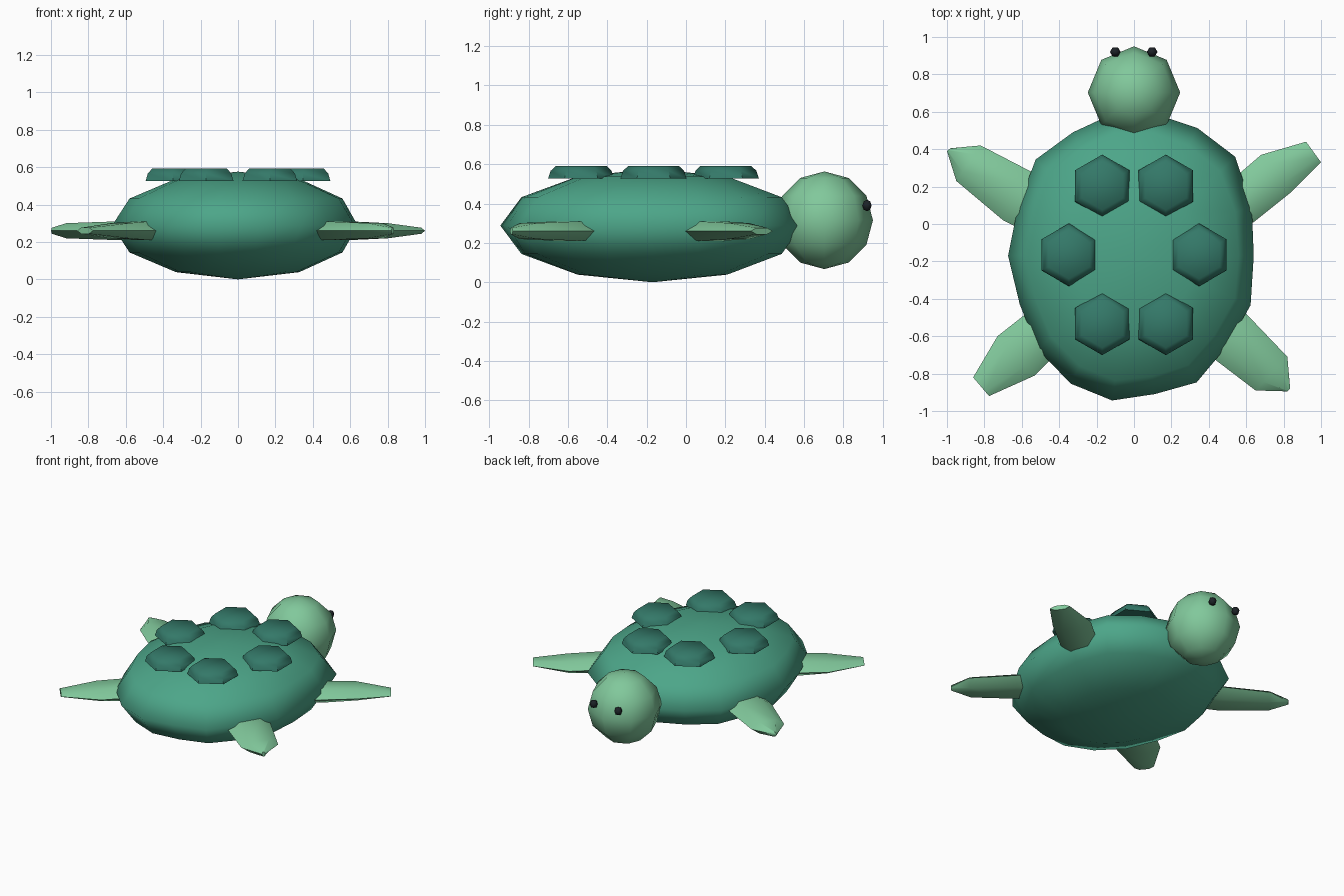
import bpy, bmesh
from math import sin, cos, pi, radians

cube = bpy.data.objects.get("Cube")
if cube:
    bpy.data.objects.remove(cube, do_unlink=True)


def material(name, rgb):
    m = bpy.data.materials.new(name)
    m.use_nodes = True
    m.diffuse_color = (*rgb, 1)
    m.node_tree.nodes["Principled BSDF"].inputs["Base Color"].default_value = (*rgb, 1)
    return m


SHELL = material("shell green", (0.073, 0.38, 0.25))
SCUTE = material("dark scute green", (0.034, 0.19, 0.14))
SKIN = material("pale skin green", (0.22, 0.58, 0.33))
EYE = material("eye black", (0.012, 0.016, 0.02))


def loft(name, rings, mat, angle=180):
    """Join equal-sized rings of points into a closed, smooth-shaded body."""
    bm = bmesh.new()
    loops = [[bm.verts.new(p) for p in ring] for ring in rings]
    n = len(loops[0])
    for low, high in zip(loops, loops[1:]):
        for i in range(n):
            j = (i + 1) % n
            bm.faces.new((low[i], low[j], high[j], high[i]))
    bm.faces.new(loops[0][::-1])
    bm.faces.new(loops[-1])
    bmesh.ops.remove_doubles(bm, verts=bm.verts, dist=0.0005)
    bmesh.ops.recalc_face_normals(bm, faces=bm.faces)
    mesh = bpy.data.meshes.new(name)
    bm.to_mesh(mesh)
    bm.free()
    mesh.materials.append(mat)
    obj = bpy.data.objects.new(name, mesh)
    bpy.context.collection.objects.link(obj)
    bpy.ops.object.select_all(action="DESELECT")
    obj.select_set(True)
    bpy.context.view_layer.objects.active = obj
    bpy.ops.object.shade_smooth_by_angle(angle=radians(angle))
    return obj


def ellipsoid(name, centre, size, mat, segments, bands=6, wobble=None):
    """Banded ellipsoid; wobble scales the radius of each segment near the rim."""
    wobble = wobble or [1] * segments
    rings = []
    for b in range(bands + 1):
        t = pi * b / bands
        ring = []
        for s in range(segments):
            a = 2 * pi * s / segments
            r = sin(t) * (1 + (wobble[s] - 1) * sin(t) ** 2)
            ring.append((centre[0] + size[0] * r * cos(a),
                         centre[1] + size[1] * r * sin(a),
                         centre[2] - size[2] * cos(t)))
        rings.append(ring)
    return loft(name, rings, mat)


# Shell with a slightly hand-shaped rim
rim = [0.97, 1.015, 1.07, 1.025, 1, 1, 0.99, 1.04, 1,
       1.02, 0.985, 1.015, 1.025, 1.02, 0.975, 1.015, 0.98, 1.005]
ellipsoid("shell", (0, -0.17, 0.288), (0.66, 0.77, 0.288), SHELL, 18, wobble=rim)

# Head and eyes
ellipsoid("head", (0, 0.703, 0.315), (0.247, 0.247, 0.248), SKIN, 8)
for side, x in (("left", 0.097), ("right", -0.1)):
    ellipsoid(side + "_eye", (x, 0.92, 0.39), (0.029, 0.027, 0.029), EYE, 6, 4)

# Hexagonal scutes with rounded tops
for row, x, y in (("front", 0.17, 0.203), ("middle", 0.348, -0.165), ("rear", 0.17, -0.533)):
    for side, s in (("left", 1), ("right", -1)):
        rings = [[(s * x + r * sin(k * pi / 3), y + r * cos(k * pi / 3), z) for k in range(6)]
                 for r, z in ((0.168, 0.527), (0.155, 0.566), (0.128, 0.592))]
        loft(f"{row}_{side}_scute", rings, SCUTE, 50)

# Flippers: each station gives the two edge points, from root to tip
flippers = {
    "front_left": [(0.40, 0.17, 0.45, -0.10), (0.54, 0.25, 0.64, 0.01),
                   (0.68, 0.37, 0.84, 0.17), (0.92, 0.44, 1.00, 0.33)],
    "front_right": [(-0.42, 0.20, -0.50, -0.08), (-0.55, 0.28, -0.70, 0.02),
                    (-0.82, 0.42, -0.95, 0.23), (-0.98, 0.405, -1.0, 0.39)],
    "rear_left": [(0.48, -0.36, 0.33, -0.65), (0.60, -0.48, 0.44, -0.73),
                  (0.82, -0.71, 0.65, -0.89), (0.835, -0.88, 0.82, -0.895)],
    "rear_right": [(-0.50, -0.40, -0.35, -0.66), (-0.59, -0.49, -0.45, -0.73),
                   (-0.73, -0.60, -0.53, -0.81), (-0.86, -0.82, -0.775, -0.92)],
}
section = [(0, 0), (0.25, 0.9), (0.75, 0.9), (1, 0), (0.75, -0.9), (0.25, -0.9)]
for name, stations in flippers.items():
    rings = [[(ax + (bx - ax) * u, ay + (by - ay) * u, 0.26 + half * w) for u, w in section]
             for (ax, ay, bx, by), half in zip(stations, (0.05, 0.055, 0.045, 0.018))]
    loft(name + "_flipper", rings, SKIN, 60)
